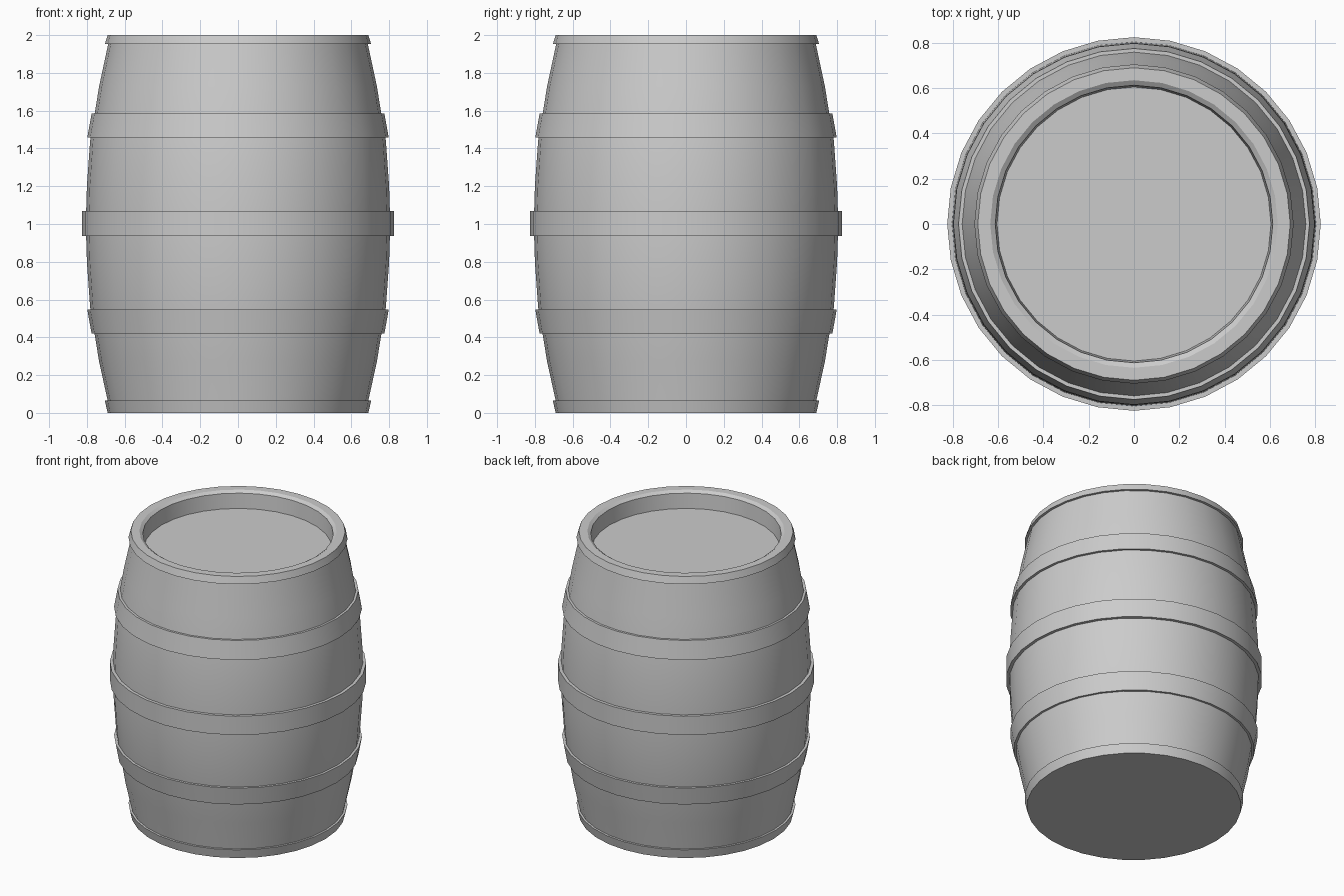
import bpy, bmesh, math

if "Cube" in bpy.data.objects:
    bpy.data.objects.remove(bpy.data.objects["Cube"])

SIDES = 32


def lathe(name, profile, closed=False):
    """Revolve an (r, z) profile around z; closed profiles become rings."""
    bm = bmesh.new()
    rings = []
    for r, z in profile:
        if r == 0:
            rings.append([bm.verts.new((0, 0, z))] * SIDES)
        else:
            rings.append([bm.verts.new((r * math.cos(2 * math.pi * i / SIDES),
                                        r * math.sin(2 * math.pi * i / SIDES), z))
                          for i in range(SIDES)])
    pairs = list(zip(rings, rings[1:]))
    if closed:
        pairs.append((rings[-1], rings[0]))
    for a, b in pairs:
        for i in range(SIDES):
            j = (i + 1) % SIDES
            corners = list(dict.fromkeys([a[i], a[j], b[j], b[i]]))
            bm.faces.new(corners)
    bmesh.ops.recalc_face_normals(bm, faces=bm.faces)
    mesh = bpy.data.meshes.new(name)
    bm.to_mesh(mesh)
    bm.free()
    obj = bpy.data.objects.new(name, mesh)
    bpy.context.collection.objects.link(obj)
    bpy.ops.object.select_all(action='DESELECT')
    obj.select_set(True)
    bpy.context.view_layer.objects.active = obj
    bpy.ops.object.shade_smooth_by_angle(angle=math.radians(30))
    return obj


# Bulging body with raised rim and sunken lid
lathe("barrel_body", [
    (0, 0), (0.68, 0), (0.69, 0.065), (0.735, 0.27), (0.758, 0.41),
    (0.783, 0.56), (0.80, 0.80), (0.806, 1.0), (0.80, 1.20),
    (0.783, 1.44), (0.758, 1.59), (0.735, 1.73), (0.688, 1.95),
    (0.68, 2.0), (0.635, 2.0), (0.613, 1.985), (0.605, 1.88), (0, 1.88)])

# Hoops: (name, z low, z high, radius low, radius high)
hoops = [
    ("hoop_bottom", 0.0, 0.065, 0.69, 0.705),
    ("hoop_lower", 0.42, 0.547, 0.775, 0.798),
    ("hoop_middle", 0.937, 1.07, 0.825, 0.825),
    ("hoop_upper", 1.457, 1.585, 0.798, 0.775),
    ("hoop_top", 1.952, 2.0, 0.705, 0.69),
]
for name, z0, z1, r0, r1 in hoops:
    t = 0.035
    lathe(name, [(r0 - t, z0), (r0, z0), (r1, z1), (r1 - t, z1)], closed=True)
